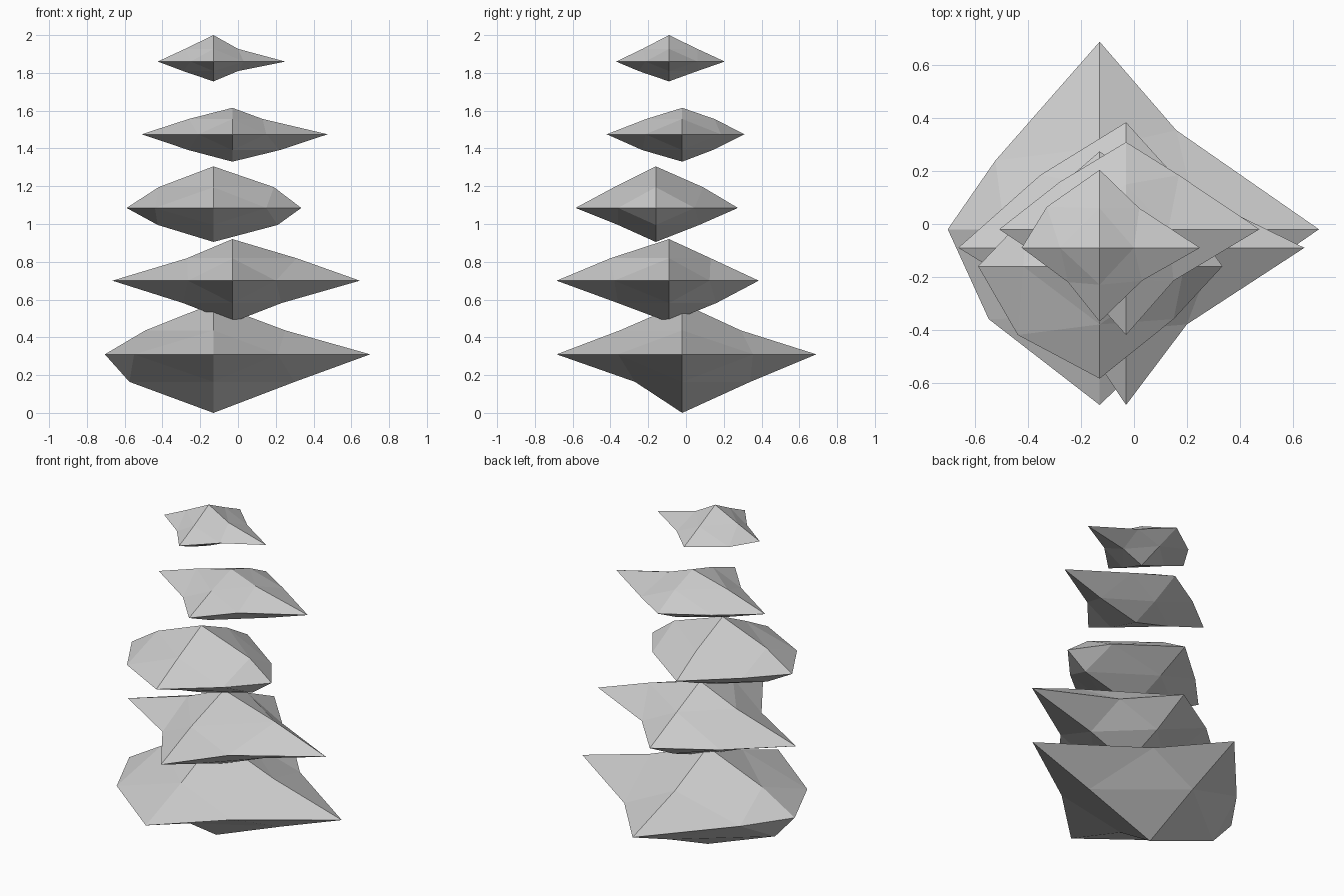
import bpy
import bmesh
from itertools import product


# Octahedron split once: tips are (low, high) positions on each axis
# xz_mid, yz_mid: edge midpoints, upper low/high then lower low/high
# xy_mid: waist midpoints, front left, front right, back left, back right
# lift: midpoint height as a share of the way to the top or bottom tip
def stone(name, centre, x_tips, y_tips, z_tips, xz_mid, yz_mid, xy_mid, lift):
    cx, cy, cz = centre
    bm = bmesh.new()
    v = {}

    def add(key, *co):
        v[key] = bm.verts.new(co)

    for i, s in enumerate((-1, 1)):
        add((s, 0, 0), x_tips[i], cy, cz)
        add((0, s, 0), cx, y_tips[i], cz)
        add((0, 0, s), cx, cy, z_tips[i])
    for i, (sz, s) in enumerate(product((1, -1), (-1, 1))):
        tip = z_tips[1] if sz > 0 else z_tips[0]
        z = cz + (tip - cz) * lift
        add((s, 0, sz), xz_mid[i], cy, z)
        add((0, s, sz), cx, yz_mid[i], z)
    for key, (x, y) in zip(((-1, -1, 0), (1, -1, 0), (-1, 1, 0), (1, 1, 0)), xy_mid):
        add(key, x, y, cz)

    # four triangles per octant
    for sx, sy, sz in product((-1, 1), repeat=3):
        a, b, c = v[sx, 0, 0], v[0, sy, 0], v[0, 0, sz]
        ab, bc, ca = v[sx, sy, 0], v[0, sy, sz], v[sx, 0, sz]
        for tri in ((a, ab, ca), (ab, b, bc), (ca, bc, c), (ab, bc, ca)):
            bm.faces.new(tri if sx * sy * sz > 0 else tri[::-1])

    mesh = bpy.data.meshes.new(name)
    bm.to_mesh(mesh)
    bm.free()
    bpy.context.collection.objects.link(bpy.data.objects.new(name, mesh))


# stacked stones, bottom to top
stone("base_stone", (-0.13, -0.02, 0.31), (-0.705, 0.70), (-0.685, 0.69), (0.0, 0.58),
      (-0.49, 0.25, -0.575, 0.30), (-0.35, 0.29, -0.27, 0.34),
      ((-0.55, -0.36), (0.21, -0.36), (-0.525, 0.24), (0.16, 0.355)), 0.47)

stone("second_stone", (-0.03, -0.09, 0.70), (-0.665, 0.645), (-0.685, 0.385), (0.48, 0.92),
      (-0.27, 0.31, -0.29, 0.23), (-0.40, 0.13, -0.36, 0.16),
      ((-0.265, -0.335), (0.20, -0.38), (-0.355, 0.185), (0.205, 0.125)), 0.54)

stone("third_stone", (-0.13, -0.16, 1.085), (-0.59, 0.335), (-0.585, 0.275), (0.905, 1.305),
      (-0.42, 0.19, -0.425, 0.21), (-0.38, 0.09, -0.36, 0.07),
      ((-0.44, -0.42), (0.15, -0.36), (-0.40, 0.04), (0.19, 0.045)), 0.5)

stone("fourth_stone", (-0.03, -0.02, 1.475), (-0.51, 0.475), (-0.42, 0.31), (1.33, 1.615),
      (-0.26, 0.13, -0.26, 0.22), (-0.21, 0.15, -0.23, 0.14),
      ((-0.21, -0.22), (0.15, -0.215), (-0.28, 0.16), (0.17, 0.185)), 0.58)

stone("top_stone", (-0.13, -0.09, 1.86), (-0.425, 0.25), (-0.37, 0.205), (1.755, 2.0),
      (-0.28, 0.0, -0.29, 0.0), (-0.23, 0.06, -0.25, 0.06),
      ((-0.25, -0.22), (0.03, -0.215), (-0.33, 0.065), (0.02, 0.06)), 0.48)
